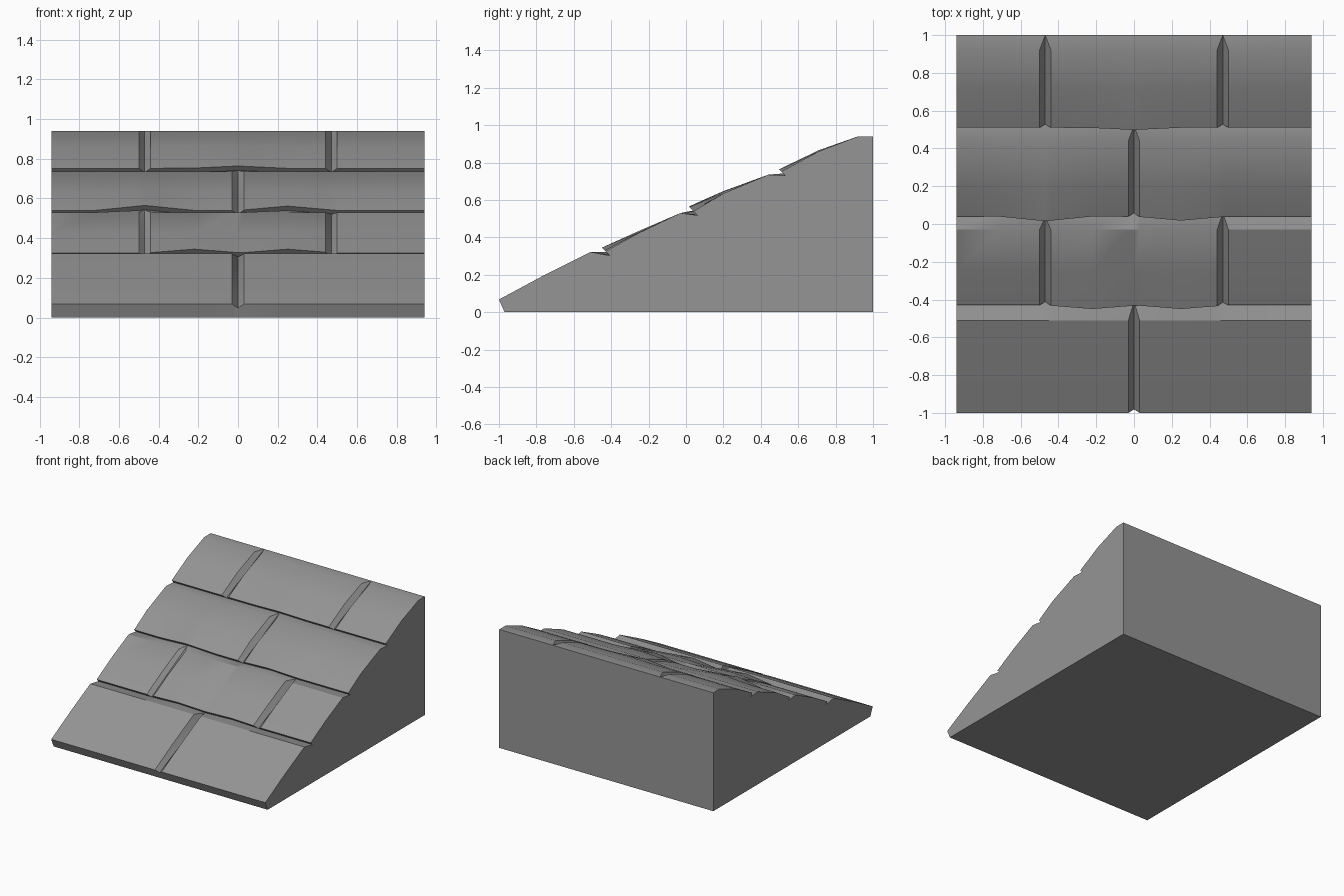
import bpy
import bmesh
import math

cube = bpy.data.objects.get("Cube")
if cube:
    bpy.data.objects.remove(cube, do_unlink=True)

HALF, SEAM, GAP = 0.94, 0.47, 0.03
xs = [-HALF, -0.72]
for c in (-SEAM, 0, SEAM):
    xs += [c - GAP, c, c + GAP]
    xs.append(c + 0.25)
xs.append(HALF)

# Each course of shingles: nose, middle, shoulder, seam positions, wavy bumps (x, height)
courses = [
    ((-1.0, 0.068), (-0.76, 0.197), (-0.51, 0.322), (0,), ()),
    ((-0.43, 0.325), (-0.25, 0.425), (-0.03, 0.53), (-SEAM, SEAM), ((-0.22, 0.02), (0.25, 0.02))),
    ((0.04, 0.54), (0.2, 0.635), (0.44, 0.735), (0,), ((-SEAM, 0.025), (0.25, 0.022))),
    ((0.51, 0.752), (0.71, 0.86), (0.92, 0.94), (-SEAM, SEAM), ((0, 0.012),)),
]


def wave(x, bumps):
    return sum(h * max(0, 1 - abs(x - c) / 0.25) for c, h in bumps)


def nose_at(course, x):
    w = wave(x, course[4])
    return course[0][0] - w, course[0][1] + w


bm = bmesh.new()


def line(point):
    return [bm.verts.new((x, *point(x))) for x in xs]


def end_at(i, x):
    if i == len(courses) - 1:
        return 1.0, 0.94
    y, z = nose_at(courses[i + 1], x)
    return y + 0.022, z - 0.022


# Lines running across the roof, from the front foot up to the ridge and down the back
loops = [line(lambda x: (-0.97, 0))]
tips = {}
for i, (nose, mid, shoulder, seams, bumps) in enumerate(courses):
    def point(x, k):
        w = wave(x, bumps)
        if x in seams:
            # V groove floor rises straight to a point at the end of the course
            ny, nz = nose_at(courses[i], x)
            ny, nz = ny + 0.018, nz - 0.02
            ey, ez = end_at(i, x)
            y = ny if k == 0 else (mid, shoulder)[k - 1][0]
            return y, nz + (ez - nz) * (y - ny) / (ey - ny)
        if k == 0:
            return nose_at(courses[i], x)
        y, z = (mid, shoulder)[k - 1]
        return y, z + (w * 0.5 if k == 1 else 0)
    for k in range(3):
        loops.append(line(lambda x: point(x, k)))
    tips[len(loops) - 1] = seams
    loops.append(line(lambda x: end_at(i, x)))
loops.append(line(lambda x: (1.0, 0)))

# Skin between the lines; split beside each groove tip
for n, a in enumerate(loops):
    b = loops[(n + 1) % len(loops)]
    for j in range(len(xs) - 1):
        p, q, r, s = a[j], a[j + 1], b[j + 1], b[j]
        seams = tips.get(n, ())
        if xs[j + 1] in seams:
            bm.faces.new((p, q, r))
            bm.faces.new((p, r, s))
        elif xs[j] in seams:
            bm.faces.new((p, q, s))
            bm.faces.new((q, r, s))
        else:
            bm.faces.new((p, q, r, s))

# Gable sides
bm.faces.new([l[0] for l in loops])
bm.faces.new([l[-1] for l in reversed(loops)])
bmesh.ops.recalc_face_normals(bm, faces=bm.faces[:])

mesh = bpy.data.meshes.new("shingle_roof")
bm.to_mesh(mesh)
bm.free()
roof = bpy.data.objects.new("shingle_roof", mesh)
bpy.context.collection.objects.link(roof)

grey = bpy.data.materials.new("slate_grey")
grey.use_nodes = True
colour = (0.3, 0.3, 0.3, 1)
grey.diffuse_color = colour
grey.node_tree.nodes["Principled BSDF"].inputs["Base Color"].default_value = colour
mesh.materials.append(grey)

bpy.context.view_layer.objects.active = roof
roof.select_set(True)
bpy.ops.object.shade_smooth_by_angle(angle=math.radians(28))
